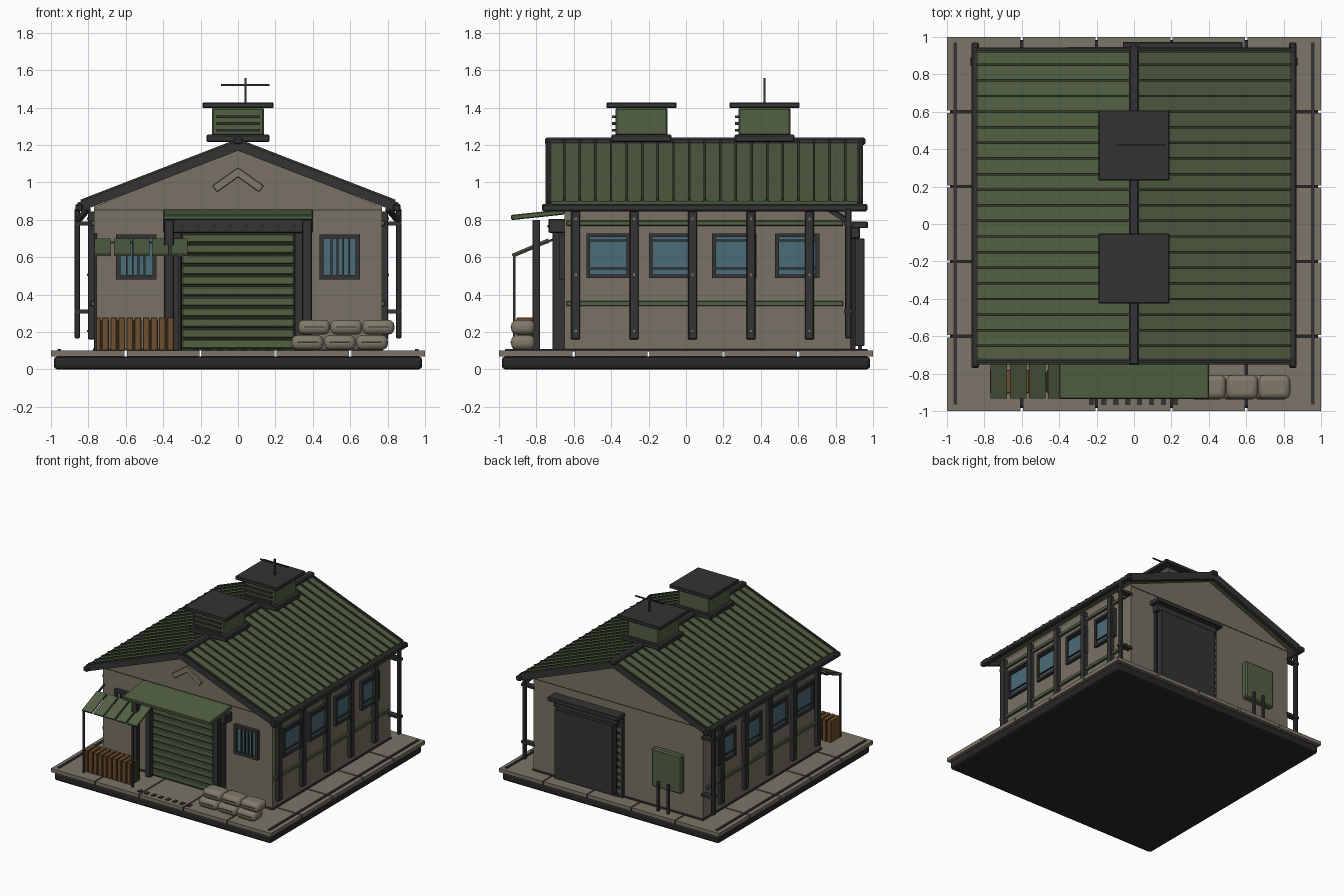
import bpy, bmesh, math
from mathutils import Vector, Matrix

cube = bpy.data.objects.get("Cube")
if cube:
    bpy.data.objects.remove(cube, do_unlink=True)


def material(name, r, g, b):
    m = bpy.data.materials.new(name)
    m.use_nodes = True
    m.diffuse_color = (r, g, b, 1)
    m.node_tree.nodes["Principled BSDF"].inputs["Base Color"].default_value = (r, g, b, 1)
    return m


WALL = material("taupe plaster", .19, .165, .128)
STONE = material("sand concrete", .20, .178, .138)
IRON = material("charcoal metal", .033, .033, .035)
BLACK = material("black rubber", .02, .02, .021)
GREEN = material("olive green", .085, .118, .057)
SEAM = material("dark olive", .03, .043, .021)
GLASS = material("teal glass", .07, .15, .18)
WOOD = material("brown wood", .16, .075, .028)
CANVAS = material("sandbag canvas", .22, .19, .145)


def finish(bm, name, mat, bevel=0, segments=1):
    bmesh.ops.recalc_face_normals(bm, faces=bm.faces)
    mesh = bpy.data.meshes.new(name)
    bm.to_mesh(mesh)
    bm.free()
    mesh.materials.append(mat)
    ob = bpy.data.objects.new(name, mesh)
    bpy.context.collection.objects.link(ob)
    if bevel:
        mod = ob.modifiers.new("Bevel", 'BEVEL')
        mod.width, mod.segments, mod.limit_method = bevel, segments, 'ANGLE'
    return ob


def boxes(name, mat, spans, bevel=0, segments=1):
    """One object from boxes given as (x0, x1, y0, y1, z0, z1)."""
    bm = bmesh.new()
    for x0, x1, y0, y1, z0, z1 in spans:
        place = Matrix.Translation(((x0 + x1) / 2, (y0 + y1) / 2, (z0 + z1) / 2))
        size = Matrix.Diagonal((abs(x1 - x0), abs(y1 - y0), abs(z1 - z0), 1))
        bmesh.ops.create_cube(bm, size=1, matrix=place @ size)
    return finish(bm, name, mat, bevel, segments)


def extrude(name, mat, outline, y0, y1):
    """Extrude an outline of (x, z) points along y."""
    bm = bmesh.new()
    face = bm.faces.new([bm.verts.new((x, y0, z)) for x, z in outline])
    new = bmesh.ops.extrude_face_region(bm, geom=[face])["geom"]
    bmesh.ops.translate(bm, vec=(0, y1 - y0, 0), verts=[v for v in new if isinstance(v, bmesh.types.BMVert)])
    return finish(bm, name, mat)


def beams(name, mat, runs, wide, high, bevel=0):
    """Straight bars between pairs of points."""
    bm = bmesh.new()
    for a, b in runs:
        a, b = Vector(a), Vector(b)
        d = b - a
        turn = d.to_track_quat('Y', 'Z').to_matrix().to_4x4()
        size = Matrix.Diagonal((wide, d.length, high, 1))
        bmesh.ops.create_cube(bm, size=1, matrix=Matrix.Translation((a + b) / 2) @ turn @ size)
    return finish(bm, name, mat, bevel)


def both(spans):
    """Mirror boxes across x."""
    return spans + [(-s[1], -s[0], *s[2:]) for s in spans]


SIDES = (-1, 1)

# Ground slab: dark footing, paving tiles, drain strips and a front grate
boxes("footing", BLACK, [(-.985, .985, -.985, .985, 0, .07)], .02, 2)
gap = .006
edges = [-1 - gap, -.6, -.2, .2, .6, 1 + gap]
cells = list(zip(edges, edges[1:]))
boxes("paving_tiles", STONE, [(a + gap, b - gap, c + gap, d - gap, .07, .1)
                              for a, b in cells for c, d in cells])
boxes("drain_strips", IRON, both([(.947, .965, -.965, .97, .095, .108)]))
boxes("front_grate", IRON, [(-.24 + .064 * i, -.212 + .064 * i, -.968, -.93, .095, .106) for i in range(8)])

# Building shell
extrude("walls", WALL, [(-.77, .1), (.77, .1), (.77, .87), (0, 1.175), (-.77, .87)], -.65, .88)
boxes("wall_skirt", IRON, [(-.776, .776, -.656, .886, .1, .113)])
boxes("gable_seams", SEAM, [(-.77, .77, -.653, .883, .851, .856)])
beams("gable_chevron", CANVAS, [((s * -.012, -.657, 1.062), (s * .125, -.657, .965)) for s in SIDES],
      .02, .042, .003)

# Roof: two slopes with standing seams, ridge cap, rake boards and gutters
for s in SIDES:
    extrude("roof_slope_" + ("left" if s > 0 else "right"), GREEN,
            [(0, 1.19), (s * .84, .87), (s * .84, .897), (0, 1.222)], -.735, .935)
seam_y = [-.735 + .0835 * i for i in range(21)]
beams("roof_seams", SEAM, [((0, y, 1.225), (s * .84, y, .9)) for y in seam_y for s in SIDES], .013, .016)
beams("rake_boards", IRON, [((s * -.01, y, 1.2), (s * .85, y, .868)) for y in (-.735, .93) for s in SIDES],
      .03, .05)
boxes("ridge_cap", IRON, [(-.028, .028, -.755, .96, 1.2, 1.24)], .01)
boxes("gutters", IRON, both([(.828, .87, -.77, .97, .845, .885)]), .008)

# Downspouts at the rear corners
boxes("downspouts", IRON, both([(.845, .873, .85, .885, .165, .86)]), .006)
beams("downspout_braces", IRON, [((s * .8, .76, .86), (s * .86, .87, .79)) for s in SIDES], .024, .024)
boxes("downspout_brackets", IRON, both([(.76, .875, .845, .89, z, z + .02) for z in (.3, .77)]))

# Roof vents with louvres and caps
for n, y in (("front", -.238), ("rear", .42)):
    boxes(n + "_vent_base", IRON, [(-.168, .168, y - .16, y + .16, 1.215, 1.255)], .006)
    boxes(n + "_vent_body", GREEN, [(-.14, .14, y - .14, y + .14, 1.25, 1.397)], .008)
    boxes(n + "_vent_louvres", IRON, [(-.118, .118, y - .158, y - .13, z, z + .014)
                                      for z in (1.272, 1.308, 1.344)])
    boxes(n + "_vent_cap", IRON, [(-.19, .19, y - .188, y + .188, 1.397, 1.427)], .005)
boxes("antenna", IRON, [(.034, .046, .414, .426, 1.42, 1.557), (-.09, .168, .416, .424, 1.515, 1.525)])

# Side walls: pilasters with rivets, rails and windows
pilaster_y = [-.59 + .3125 * i for i in range(5)]
boxes("pilasters", IRON, both([(.765, .802, y - .024, y + .024, .16, .845) for y in pilaster_y]), .004)
boxes("pilaster_rivets", STONE, both([(.8, .806, y - .006, y + .006, z, z + .012)
                                      for y in pilaster_y for z in (.2, .5, .8)]))
boxes("side_rails", GREEN, both([(.765, .788, -.64, .84, z, z + .028) for z in (.338, .768)]), .004)
window_y = [-.415, -.08, .258, .595]


def frame(u, w, z0, z1, t):
    """Four bars as (u0, u1, z0, z1) around an opening."""
    return [(u - w, u - w + t, z0, z1), (u + w - t, u + w, z0, z1),
            (u - w, u + w, z0, z0 + t), (u - w, u + w, z1 - t, z1)]


boxes("side_glass", GLASS, both([(.765, .779, y - .105, y + .105, .5, .715) for y in window_y]))
boxes("side_window_frames", IRON, both([(.765, .793, a, b, c, d) for y in window_y
                                        for a, b, c, d in frame(y, .118, .488, .727, .02)]))
boxes("side_window_bars", IRON, both([(.77, .79, y - .11, y + .11, z, z + .009)
                                      for y in window_y for z in (.535, .685)]))

# Front windows with vertical bars
boxes("front_glass", GLASS, both([(.45, .64, -.662, -.645, .49, .71)]))
boxes("front_window_frames", IRON, both([(a, b, -.678, -.645, c, d)
                                         for a, b, c, d in frame(.543, .108, .482, .722, .022)]))
boxes("front_window_bars", IRON, both([(.495 + .032 * i, .504 + .032 * i, -.675, -.66, .49, .715)
                                       for i in range(4)]))

# Roller door with its frame, header and canopy
boxes("roller_door_back", SEAM, [(-.31, .31, -.664, -.645, .1, .735)])
boxes("roller_door_slats", GREEN, [(-.3, .3, -.682, -.655, .112 + .0565 * i, .16 + .0565 * i)
                                   for i in range(11)], .006)
boxes("door_jambs", IRON, both([(.3, .345, -.715, -.645, .1, .74)]), .004)
boxes("door_header", IRON, [(-.4, .4, -.735, -.645, .73, .805)], .005)
boxes("header_rivets", BLACK, [(-.3 + .085 * i, -.287 + .085 * i, -.741, -.73, .76, .773) for i in range(8)])
boxes("canopy_posts", IRON, both([(.343, .395, -.822, -.78, .1, .8)]), .004)
beams("door_canopy", GREEN, [((0, -.935, .812), (0, -.65, .842))], .8, .028, .005)

# Slatted awning on thin poles
beams("awning_slats", GREEN, [((-.722 + .102 * i, -.93, .612), (-.722 + .102 * i, -.735, .695))
                              for i in range(5)], .088, .012)
boxes("awning_poles", IRON, [(x - .007, x + .007, -.925, -.911, .1, .61) for x in (-.76, -.315)])
beams("awning_rafters", IRON, [((x, -.925, .604), (x, -.65, .72)) for x in (-.76, -.315)], .012, .012)
boxes("awning_bar", IRON, [(-.77, -.26, -.75, -.735, .672, .684)])

# Row of slatted crates under the awning
boxes("crate_cores", SEAM, [(-.765 + .087 * i, -.69 + .087 * i, -.895, -.79, .1, .265) for i in range(5)])
boxes("crate_slats", WOOD, [(-.77 + .0435 * i, -.735 + .0435 * i, -.905, -.78, .102, .278)
                            for i in range(10)], .003)

# Stacked sandbags
bags = boxes("sandbags", CANVAS, [(x + .172 * i, x + .17 + .172 * i, -.935, -.808, z, z + .078)
                                  for x, z in ((.287, .105), (.322, .187)) for i in range(3)], .03, 3)
boxes("sandbag_seams", SEAM, [(x + .03 + .172 * i, x + .14 + .172 * i, -.938, -.93, z, z + .006)
                              for x, z in ((.287, .142), (.322, .224)) for i in range(3)])
bpy.context.view_layer.objects.active = bags
bags.select_set(True)
bpy.ops.object.shade_smooth_by_angle()

# Rear sliding door, track, edge ladder and utility cabinet
boxes("rear_door", IRON, [(.0, .53, .9, .955, .125, .7)], .004)
boxes("rear_door_surround", BLACK, [(-.01, .54, .87, .905, .1, .745)])
boxes("rear_door_track", IRON, [(-.06, .58, .87, .972, .755, .79), (-.03, .55, .87, .93, .7, .76)], .004)
boxes("rear_jamb", IRON, [(-.055, -.01, .87, .9, .1, .75)])
boxes("rear_jamb_blocks", GREEN, [(-.05, -.015, .895, .908, .14 + .056 * i, .17 + .056 * i) for i in range(10)])
boxes("utility_cabinet", GREEN, [(-.6, -.33, .87, .922, .28, .595)], .01)
boxes("cabinet_conduits", IRON, [(x - .01, x + .01, .92, .94, .1, .34) for x in (-.4, -.49)])
